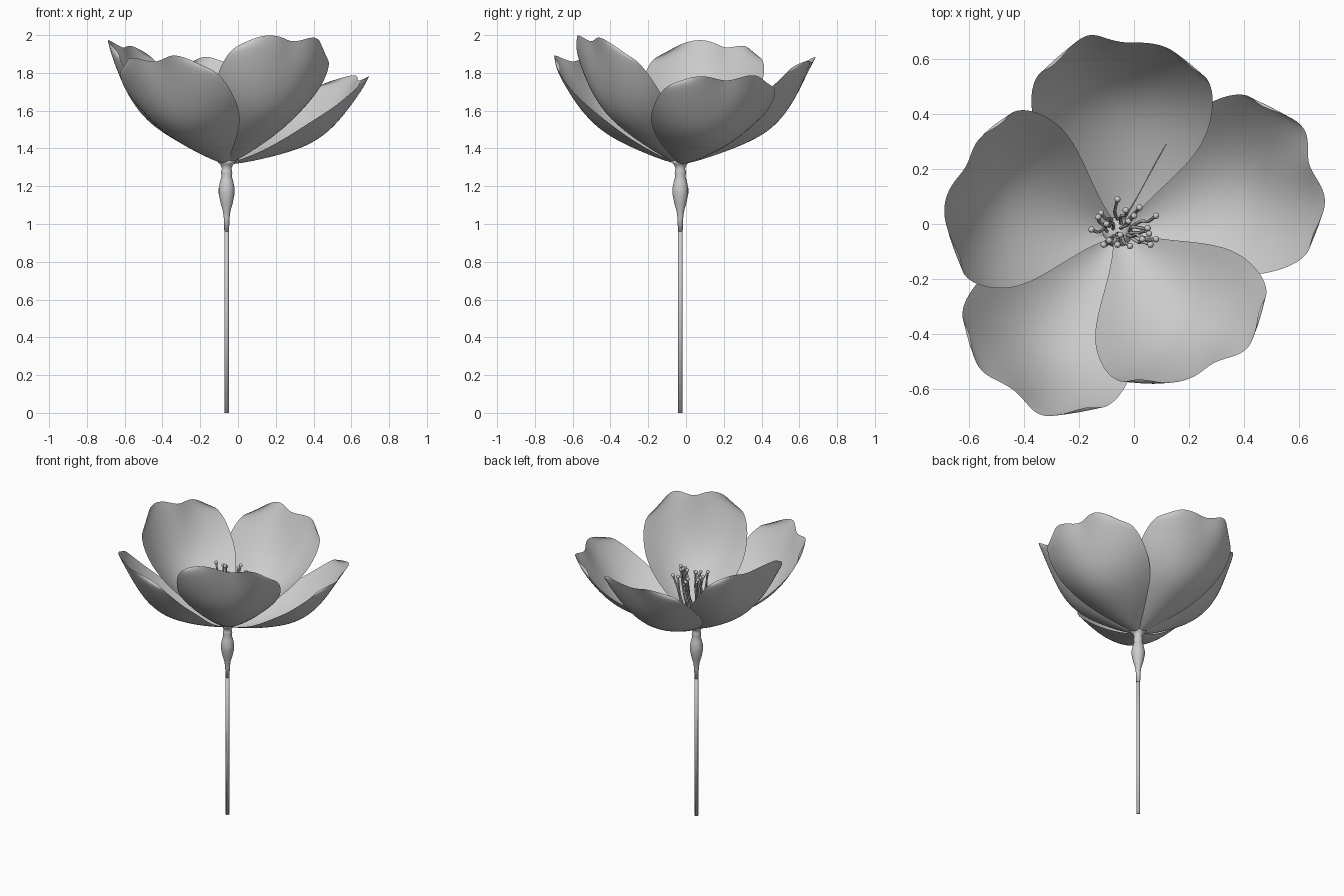
import bpy, bmesh, math, random
from mathutils import Vector

if "Cube" in bpy.data.objects:
    bpy.data.objects.remove(bpy.data.objects["Cube"])

random.seed(4)
CX, CY, BASE_Z = -0.06, -0.03, 1.315


def finish(name, bm, smooth=True):
    bmesh.ops.recalc_face_normals(bm, faces=bm.faces)
    me = bpy.data.meshes.new(name)
    bm.to_mesh(me)
    bm.free()
    for p in me.polygons:
        p.use_smooth = smooth
    ob = bpy.data.objects.new(name, me)
    bpy.context.collection.objects.link(ob)
    return ob


def lathe(name, profile, sides):
    bm = bmesh.new()
    rings = [[bm.verts.new((CX + r * math.cos(2 * math.pi * i / sides),
                            CY + r * math.sin(2 * math.pi * i / sides), z))
              for i in range(sides)] for r, z in profile]
    for a, b in zip(rings, rings[1:]):
        for i in range(sides):
            j = (i + 1) % sides
            bm.faces.new((a[i], a[j], b[j], b[i]))
    bm.faces.new(rings[0])
    bm.faces.new(rings[-1])
    return finish(name, bm)


# Stem and swollen seed capsule under the petals
lathe("stem", [(0.012, 0), (0.012, 0.5), (0.012, 1.05)], 10)
lathe("capsule", [(0.0125, 0.96), (0.015, 1.03), (0.02, 1.07), (0.032, 1.11),
                  (0.042, 1.16), (0.042, 1.19), (0.034, 1.23), (0.027, 1.25),
                  (0.030, 1.27), (0.028, 1.285), (0.025, 1.295),
                  (0.034, 1.315), (0.055, 1.335), (0.02, 1.345)], 20)

# Petal rows: distance along chord, sag, half width, edge lift
ROWS = [(0.00, 0.00, 0.02, 0.01), (0.08, -0.04, 0.07, 0.03),
        (0.20, -0.085, 0.165, 0.07), (0.32, -0.125, 0.25, 0.12),
        (0.45, -0.155, 0.31, 0.16), (0.58, -0.145, 0.33, 0.15),
        (0.70, -0.105, 0.33, 0.12), (0.79, -0.065, 0.315, 0.085),
        (0.85, -0.035, 0.295, 0.06), (0.90, -0.01, 0.25, 0.04)]


def petal(name, angle, tilt, roll, rim):
    """Cupped sheet leaning out at 'tilt'; 'rim' is the ragged tip length."""
    th, ti = math.radians(angle), math.radians(tilt)
    out = Vector((math.cos(th), math.sin(th), 0))
    side = Vector((-math.sin(th), math.cos(th), 0))
    up = Vector((0, 0, 1))
    along = out * math.cos(ti) + up * math.sin(ti)
    inward = up * math.cos(ti) - out * math.sin(ti)
    root = Vector((CX, CY, BASE_Z)) + out * 0.01
    n = len(rim)
    bm = bmesh.new()
    grid = []
    for a, sag, w, lift in ROWS:
        s = a / 0.90
        row = []
        for i, k in enumerate(rim):
            t = 2 * i / (n - 1) - 1
            length = a * (1 + (k - 1) * s ** 3)
            depth = sag + lift * t * t + roll * t * s
            row.append(bm.verts.new(root + along * length + side * (w * t) + inward * depth))
        grid.append(row)
    for r0, r1 in zip(grid, grid[1:]):
        for i in range(n - 1):
            bm.faces.new((r0[i], r0[i + 1], r1[i + 1], r1[i]))
    ob = finish(name, bm)
    sub = ob.modifiers.new("soft", "SUBSURF")
    sub.levels = sub.render_levels = 2


petal("petal_right", 20, 32, 0.0, [.87, .96, .98, .96, .94, .98, 1.0, .95, .85])
petal("petal_back", 88, 39, 0.0, [.87, .95, .97, .97, .96, .98, 1.02, .97, .86])
petal("petal_left", 163, 47, 0.0, [.86, .95, .95, .94, .99, 1.01, 1.0, .95, .86])
petal("petal_front_left", 237, 39.5, 0.0, [.87, .97, .99, .97, .96, .99, 1.02, .97, .86])
petal("petal_front_right", 306, 49, -0.04, [.87, .96, .99, .99, .96, .99, 1.02, .97, .86])

# Stamens: bent filaments with round anthers, at the anther positions seen from above
ANTHERS = [(-.06, .09), (-.12, .04), (-.13, .025), (-.155, -.02), (.02, .06),
           (.08, .03), (.05, -.015), (.055, -.035), (.08, -.055), (.06, -.075),
           (.03, -.055), (-.015, -.08), (-.06, -.075), (-.09, -.06), (-.11, -.075),
           (-.10, 0), (-.03, .05), (0, .03), (-.05, -.04), (-.02, .01)]
cu = bpy.data.curves.new("filaments", "CURVE")
cu.dimensions = "3D"
cu.bevel_depth = 0.006
cu.bevel_resolution = 1
cu.resolution_u = 4
bm = bmesh.new()
for x, y in ANTHERS:
    top = Vector((x, y, random.uniform(1.66, 1.74)))
    foot = Vector((CX + (x - CX) * 0.4, CY + (y - CY) * 0.4, 1.34))
    sp = cu.splines.new("BEZIER")
    sp.bezier_points.add(3)
    for i, p in enumerate(sp.bezier_points):
        f = i / 3
        pos = foot.lerp(top, f)
        if 0 < i < 3:
            pos += Vector((random.uniform(-.012, .012), random.uniform(-.012, .012), 0))
        p.co = pos
        p.handle_left_type = p.handle_right_type = "AUTO"
    made = bmesh.ops.create_uvsphere(bm, u_segments=10, v_segments=7, radius=0.012)
    bmesh.ops.translate(bm, verts=made["verts"], vec=top)
finish("anthers", bm)
bpy.context.collection.objects.link(bpy.data.objects.new("filaments", cu))
